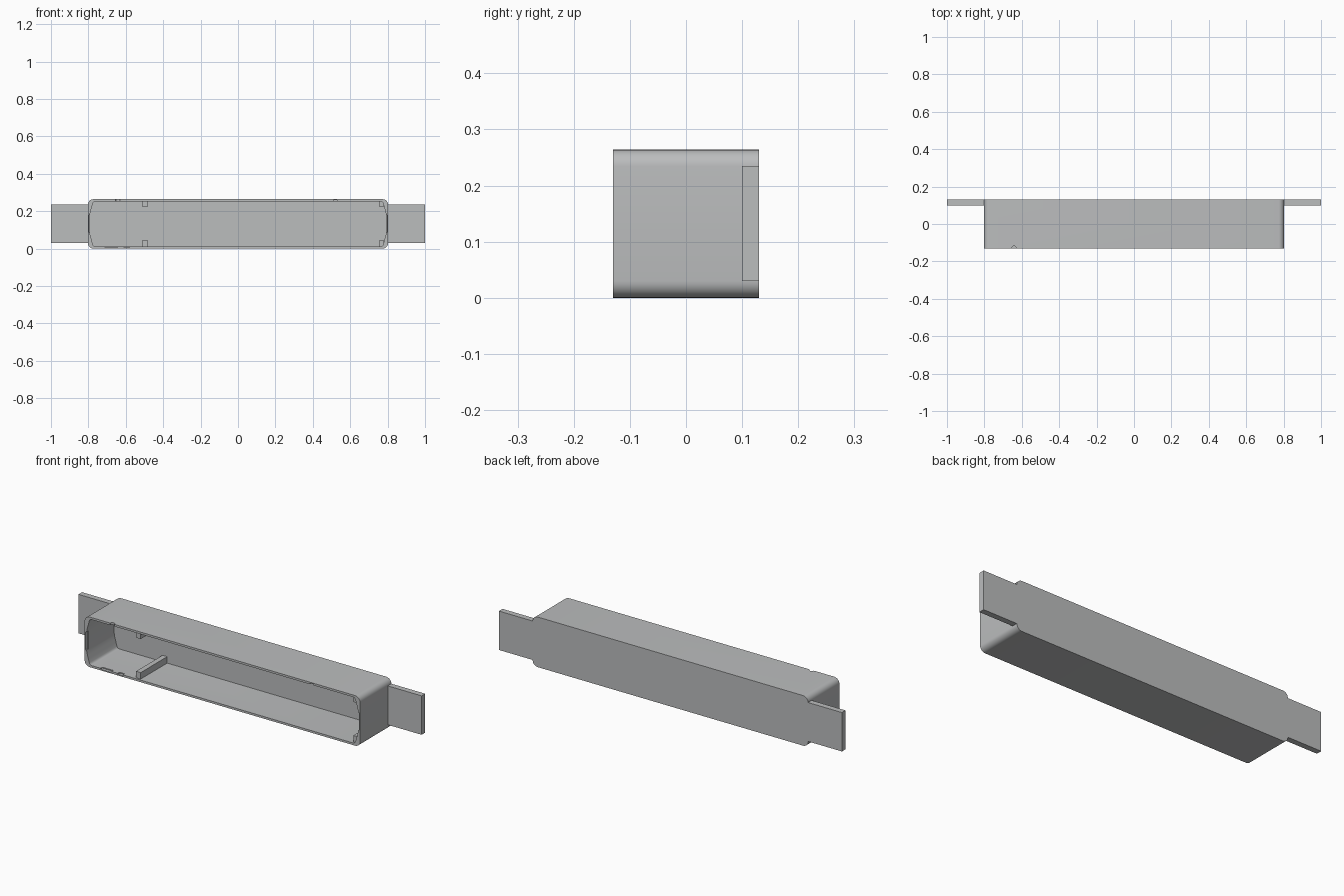
import bpy, bmesh, math

cube = bpy.data.objects.get("Cube")
if cube:
    bpy.data.objects.remove(cube, do_unlink=True)

grey = bpy.data.materials.new("light grey")
grey.use_nodes = True
COLOUR = (0.5, 0.51, 0.515, 1)
grey.diffuse_color = COLOUR
grey.node_tree.nodes["Principled BSDF"].inputs["Base Color"].default_value = COLOUR

FRONT, BACK, FLOOR = -0.13, 0.13, 0.10
H = 0.264
MID = H / 2


def finish(name, bm):
    bmesh.ops.recalc_face_normals(bm, faces=bm.faces)
    mesh = bpy.data.meshes.new(name)
    bm.to_mesh(mesh)
    bm.free()
    mesh.materials.append(grey)
    obj = bpy.data.objects.new(name, mesh)
    bpy.context.collection.objects.link(obj)
    return obj


def box(name, x0, x1, y0, y1, z0, z1):
    bm = bmesh.new()
    bmesh.ops.create_cube(bm, size=1)
    for v in bm.verts:
        v.co = ((x0, x1)[v.co.x > 0], (y0, y1)[v.co.y > 0], (z0, z1)[v.co.z > 0])
    return finish(name, bm)


def cylinder(name, x, y, z, r, depth, along_y=False):
    bm = bmesh.new()
    bmesh.ops.create_cone(bm, cap_ends=True, segments=40, radius1=r, radius2=r, depth=depth)
    for v in bm.verts:
        a, b, c = v.co
        v.co = (x + a, y + c, z + b) if along_y else (x + a, y + b, z + c)
    return finish(name, bm)


def cut(target, cutter):
    cutter.hide_render = True
    cutter.hide_viewport = True
    mod = target.modifiers.new("cut", 'BOOLEAN')
    mod.object = cutter
    mod.solver = 'EXACT'


def smooth(obj, angle=30):
    bpy.ops.object.select_all(action='DESELECT')
    obj.select_set(True)
    bpy.context.view_layer.objects.active = obj
    # bake the cuts before shading, then drop the cutters
    for mod in list(obj.modifiers):
        cutter = mod.object
        bpy.ops.object.modifier_apply(modifier=mod.name)
        bpy.data.objects.remove(cutter, do_unlink=True)
    bpy.ops.object.shade_smooth_by_angle(angle=math.radians(angle))


def mirror_corner(corner):
    """Quarter outline (top to side, x and z from centre) to a full loop."""
    rev = corner[::-1]
    loop = corner + [(x, -z) for x, z in rev]
    loop += [(-x, -z) for x, z in corner] + [(-x, z) for x, z in rev]
    return [(x, z + MID) for x, z in loop]


# Shell: rounded outer outline, inner outline with slanted side walls
R, W = 0.03, 0.803
N = 8
outer_corner = [(W - R + R * math.sin(i / (N - 1) * math.pi / 2),
                 MID - R + R * math.cos(i / (N - 1) * math.pi / 2)) for i in range(N)]
inner_corner = [(0.762, 0.121), (0.768, 0.120), (0.773, 0.116), (0.776, 0.110),
                (0.781, 0.092), (0.786, 0.074), (0.790, 0.058), (0.792, 0.044)]
outer, inner = mirror_corner(outer_corner), mirror_corner(inner_corner)

bm = bmesh.new()
rings = [[bm.verts.new((x, y, z)) for x, z in outline]
         for outline, y in ((outer, BACK), (outer, FRONT), (inner, FRONT), (inner, FLOOR))]
for a, b in zip(rings, rings[1:]):
    for i in range(len(a)):
        j = (i + 1) % len(a)
        bm.faces.new((a[i], a[j], b[j], b[i]))
bm.faces.new(rings[0])
bm.faces.new(rings[-1])
shell = finish("housing_shell", bm)

# Small cuts along the open rim
cut(shell, cylinder("top_notch_cutter", -0.642, FRONT, H, 0.012, 0.06))
cut(shell, box("top_groove_cutter", 0.51, 0.53, -0.14, -0.115, 0.245, 0.259))
for x0, x1 in ((-0.71, -0.645), (-0.61, -0.58)):
    cut(shell, box("bottom_groove_cutter", x0, x1, -0.14, -0.115, 0.006, 0.02))
for s in (-1, 1):
    xs = sorted((s * 0.78, s * 0.797))
    cut(shell, box("side_groove_cutter", *xs, -0.14, -0.115, 0.085, 0.18))
smooth(shell)

# Mounting tabs with screw holes
for s, side in ((-1, "right"), (1, "left")):
    tab = box(side + "_mounting_tab", *sorted((s * 0.798, s * 1.0)), 0.10, BACK, 0.03, 0.235)
    cut(tab, cylinder("hole_cutter", s * 0.903, 0.115, 0.1325, 0.052, 0.1, along_y=True))
    smooth(tab)

# Inner ribs along the top and bottom walls
for x0, x1, place in ((-0.51, -0.483, "right"), (0.756, 0.778, "left")):
    box(place + "_lower_rib", x0, x1, -0.12, 0.105, 0.008, 0.045)
    box(place + "_upper_rib", x0, x1, -0.12, 0.105, 0.222, 0.256)
